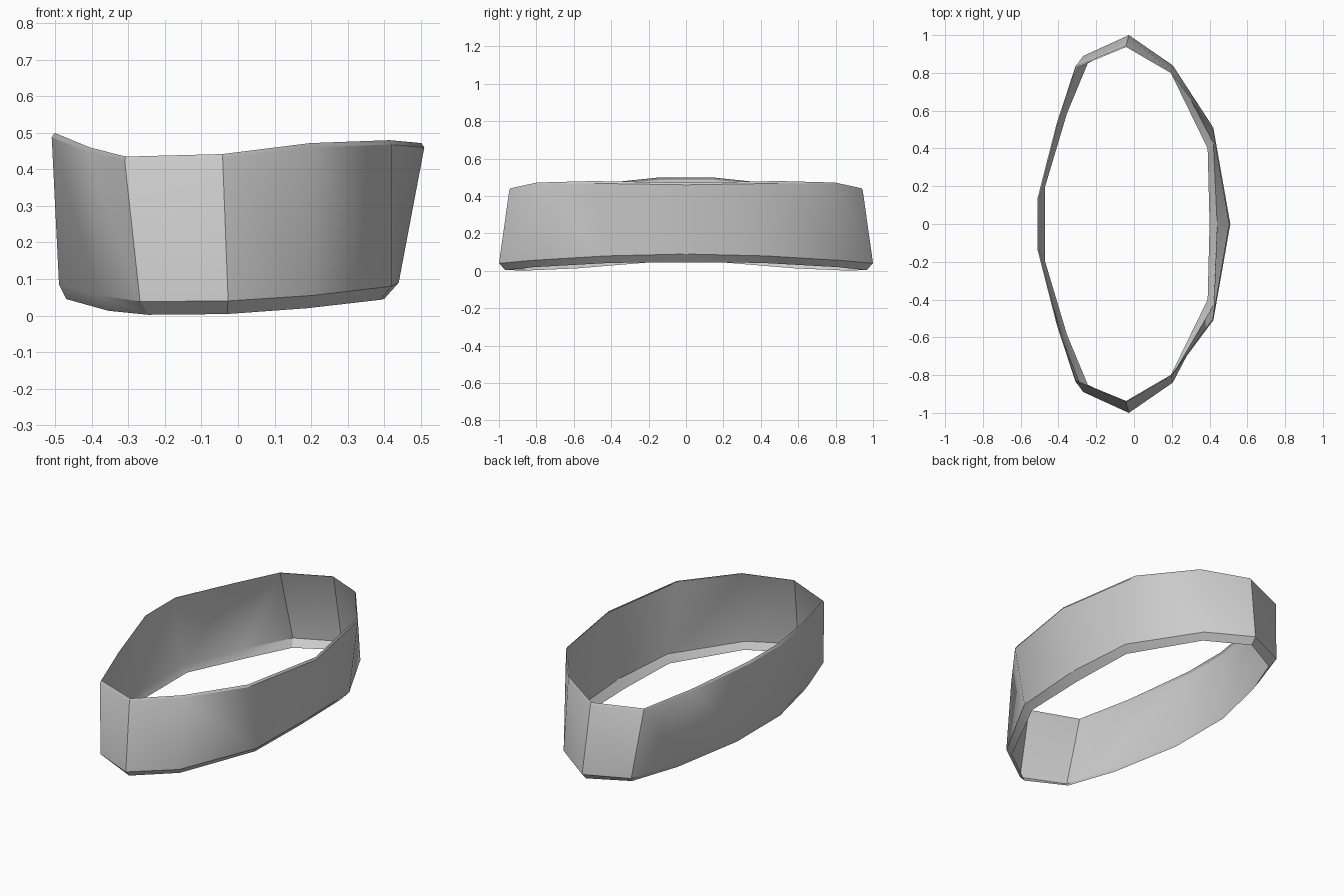
import bpy
import bmesh
from mathutils import Vector

cube = bpy.data.objects.get("Cube")
if cube:
    bpy.data.objects.remove(cube, do_unlink=True)

# Single grey material
grey = bpy.data.materials.new("plain_grey")
grey.use_nodes = True
colour = (0.6, 0.6, 0.6, 1)
grey.diffuse_color = colour
grey.node_tree.nodes["Principled BSDF"].inputs["Base Color"].default_value = colour

# Corner columns of one half, each as bottom, chamfer and top points
half = [
    ((-.47, .2, .045), (-.49, .19, .085), (-.51, .14, .5)),
    ((-.355, .585, .013), (-.38, .6, .055), (-.41, .53, .46)),
    ((-.245, .85, .002), (-.268, .89, .038), (-.31, .835, .435)),
    ((-.03, .965, .004), (-.027, 1, .04), (-.042, .945, .442)),
    ((.19, .81, .02), (.205, .84, .055), (.2, .805, .472)),
    ((.39, .4, .043), (.42, .43, .08), (.42, .51, .48)),
]
tip = ((.4, 0, .045), (.44, 0, .09), (.51, 0, .472))


def mirrored(column):
    return tuple((x, -y, z) for x, y, z in column)


def with_rim(column):
    """Add a tiny rounded lip that turns inward at the top."""
    bottom, chamfer, top = map(Vector, column)
    inward = Vector((-top.x, -top.y, 0)).normalized() * .008
    return bottom, chamfer, top - Vector((0, 0, .012)), top + inward


columns = half + [tip] + [mirrored(c) for c in reversed(half)]

# Band: a thin open sheet joining neighbouring columns
bm = bmesh.new()
rows = [[bm.verts.new(p) for p in with_rim(c)] for c in columns]
for i, row in enumerate(rows):
    following = rows[(i + 1) % len(rows)]
    for j in range(len(row) - 1):
        bm.faces.new((row[j], row[j + 1], following[j + 1], following[j]))

mesh = bpy.data.meshes.new("oval_band")
bm.to_mesh(mesh)
bm.free()
mesh.materials.append(grey)
band = bpy.data.objects.new("oval_band", mesh)
bpy.context.collection.objects.link(band)

# Smooth sides with crisp end corners
bpy.ops.object.select_all(action="DESELECT")
band.select_set(True)
bpy.context.view_layer.objects.active = band
bpy.ops.object.shade_smooth_by_angle(angle=.55)
